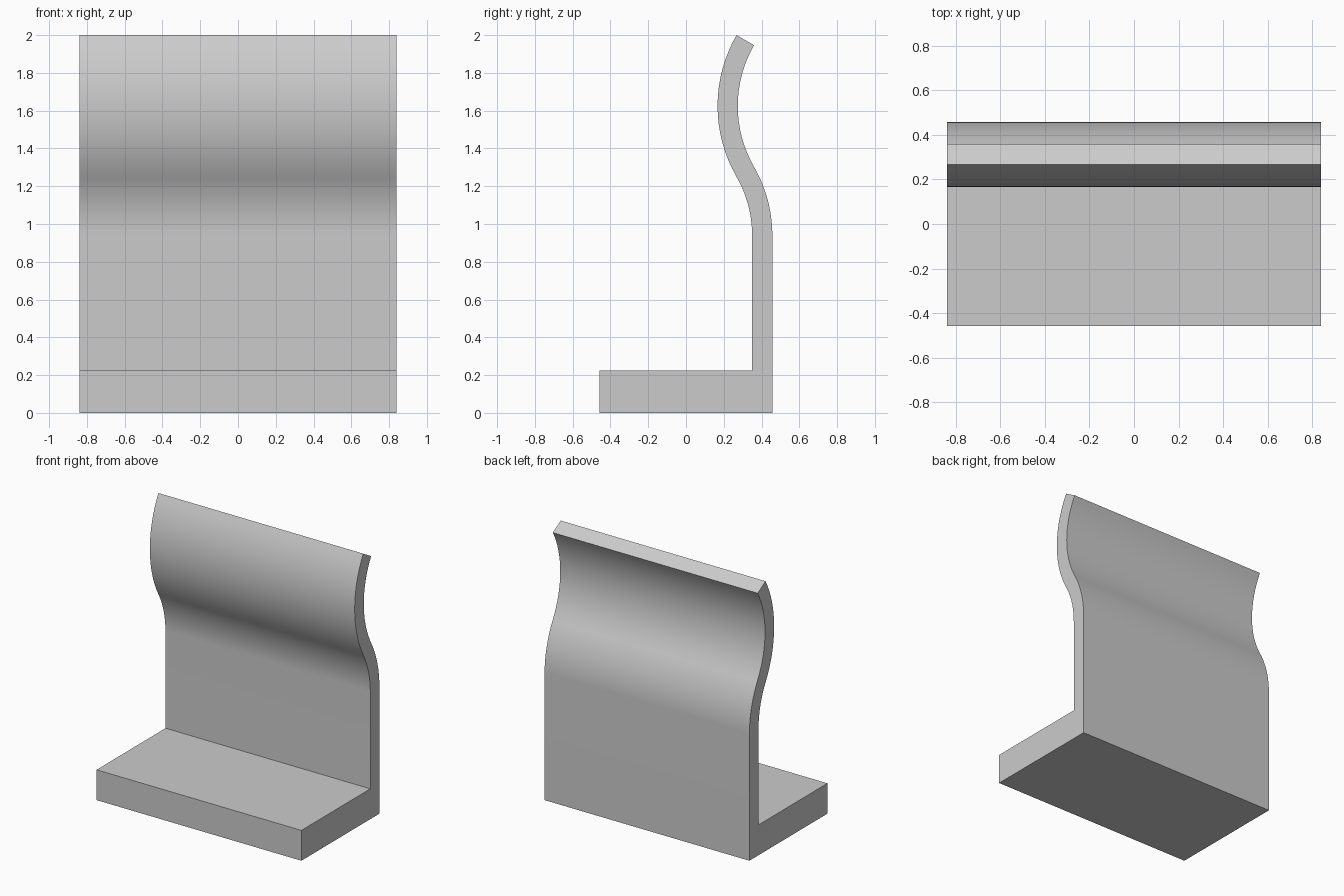
import bpy, bmesh, math

cube = bpy.data.objects.get("Cube")
if cube:
    bpy.data.objects.remove(cube, do_unlink=True)

# Plain grey finish
grey = bpy.data.materials.new("plain_grey")
grey.use_nodes = True
colour = (0.6, 0.6, 0.6, 1)
grey.diffuse_color = colour
grey.node_tree.nodes["Principled BSDF"].inputs["Base Color"].default_value = colour

HALF_WIDTH = 0.84
FRONT, WALL, BACK = -0.457, 0.35, 0.457
BASE_TOP, BEND, CREST = 0.225, 0.94, 1.625
STEPS = 16


def arc(cy, cz, radius, start, end):
    """Points of an arc in the side plane, angles in degrees."""
    points = []
    for i in range(STEPS + 1):
        a = math.radians(start + (end - start) * i / STEPS)
        points.append((cy + radius * math.cos(a), cz + radius * math.sin(a)))
    return points


def s_curve(lower_radius, upper_radius):
    """One face of the back rest: a bend forward, then a bend backward."""
    lower = arc(-0.27, BEND, lower_radius, 0, 30)
    upper = arc(0.917, CREST, upper_radius, 210, 150)
    return lower + upper[1:]


# Side profile: foot, upright and S-shaped top
front_face = s_curve(WALL + 0.27, 0.75)
back_face = s_curve(BACK + 0.27, 0.643)
profile = [(WALL, BASE_TOP), (FRONT, BASE_TOP), (FRONT, 0), (BACK, 0)]
profile += back_face + front_face[::-1]

# Extrude the profile across the width
bm = bmesh.new()
side = bm.faces.new([bm.verts.new((-HALF_WIDTH, y, z)) for y, z in profile])
extruded = bmesh.ops.extrude_face_region(bm, geom=[side], use_keep_orig=True)
moved = [v for v in extruded["geom"] if isinstance(v, bmesh.types.BMVert)]
bmesh.ops.translate(bm, verts=moved, vec=(2 * HALF_WIDTH, 0, 0))
bmesh.ops.recalc_face_normals(bm, faces=bm.faces)
mesh = bpy.data.meshes.new("curved_back_stand")
bm.to_mesh(mesh)
bm.free()
mesh.materials.append(grey)

stand = bpy.data.objects.new("curved_back_stand", mesh)
bpy.context.collection.objects.link(stand)
bpy.context.view_layer.objects.active = stand
stand.select_set(True)
bpy.ops.object.shade_smooth_by_angle(angle=math.radians(30))
